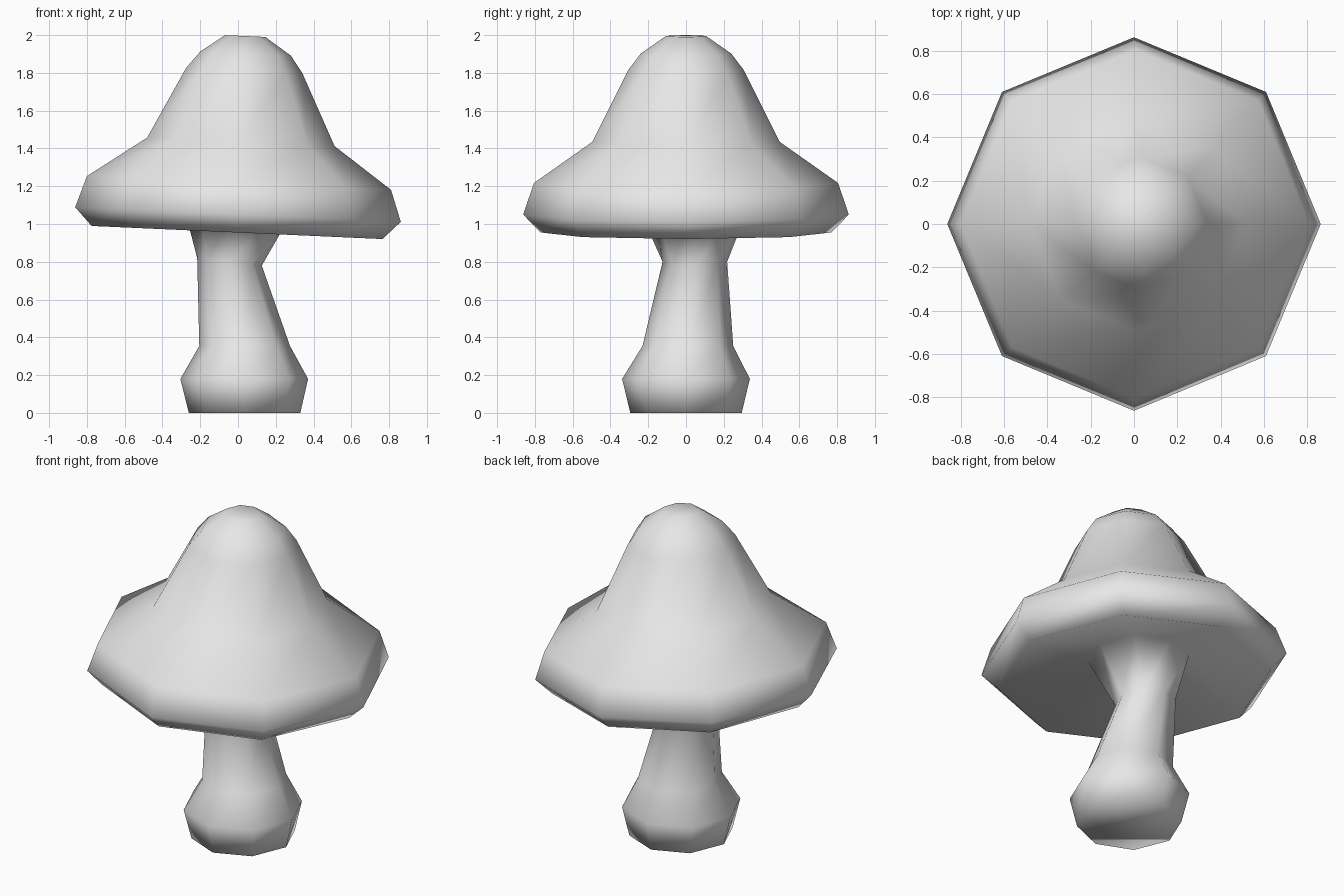
import bpy, bmesh
from math import cos, sin, tau

default = bpy.data.objects.get("Cube")
if default:
    bpy.data.objects.remove(default, do_unlink=True)

SIDES = 8
CAP_TILT = -0.045

# Soft grey for the whole mushroom
grey = bpy.data.materials.new("light grey")
grey.use_nodes = True
grey.diffuse_color = (0.8, 0.8, 0.8, 1)
grey.node_tree.nodes["Principled BSDF"].inputs["Base Color"].default_value = (0.8, 0.8, 0.8, 1)

# Rings from the foot up: centre x, y, z, radius, slope along x
stem = [
    (0.035, 0.00, 0.00, 0.295, 0),
    (0.033, 0.00, 0.18, 0.338, 0),
    (0.035, 0.01, 0.355, 0.24, 0),
    (-0.045, 0.047, 0.80, 0.171, -0.118),
    (0.00, 0.04, 1.07, 0.285, CAP_TILT),
]
cap = [
    (-0.005, 0, 0.955, 0.77, CAP_TILT),
    (0.00, 0, 1.05, 0.862, CAP_TILT),
    (0.005, 0, 1.217, 0.805, CAP_TILT),
    (0.015, 0, 1.435, 0.496, CAP_TILT),
    (0.033, 0, 1.812, 0.308, CAP_TILT),
    (0.04, 0, 1.902, 0.24, CAP_TILT),
    (0.038, 0, 1.995, 0.107, CAP_TILT),
]


def add_ring(bm, x, y, z, radius, slope):
    """One eight-sided ring, leaning along x."""
    ring = []
    for i in range(SIDES):
        a = tau * i / SIDES
        dx = radius * cos(a)
        ring.append(bm.verts.new((x + dx, y + radius * sin(a), z + slope * dx)))
    return ring


# Continuous skin: foot, stem, gills, rim and crown
bm = bmesh.new()
rings = [add_ring(bm, *r) for r in stem + cap]
for low, high in zip(rings, rings[1:]):
    for i in range(SIDES):
        j = (i + 1) % SIDES
        bm.faces.new((low[i], low[j], high[j], high[i]))
bm.faces.new(rings[0][::-1])
bm.faces.new(rings[-1])
bmesh.ops.recalc_face_normals(bm, faces=bm.faces)
for face in bm.faces:
    face.smooth = True

mesh = bpy.data.meshes.new("mushroom")
bm.to_mesh(mesh)
bm.free()
mesh.materials.append(grey)
bpy.context.collection.objects.link(bpy.data.objects.new("mushroom", mesh))
